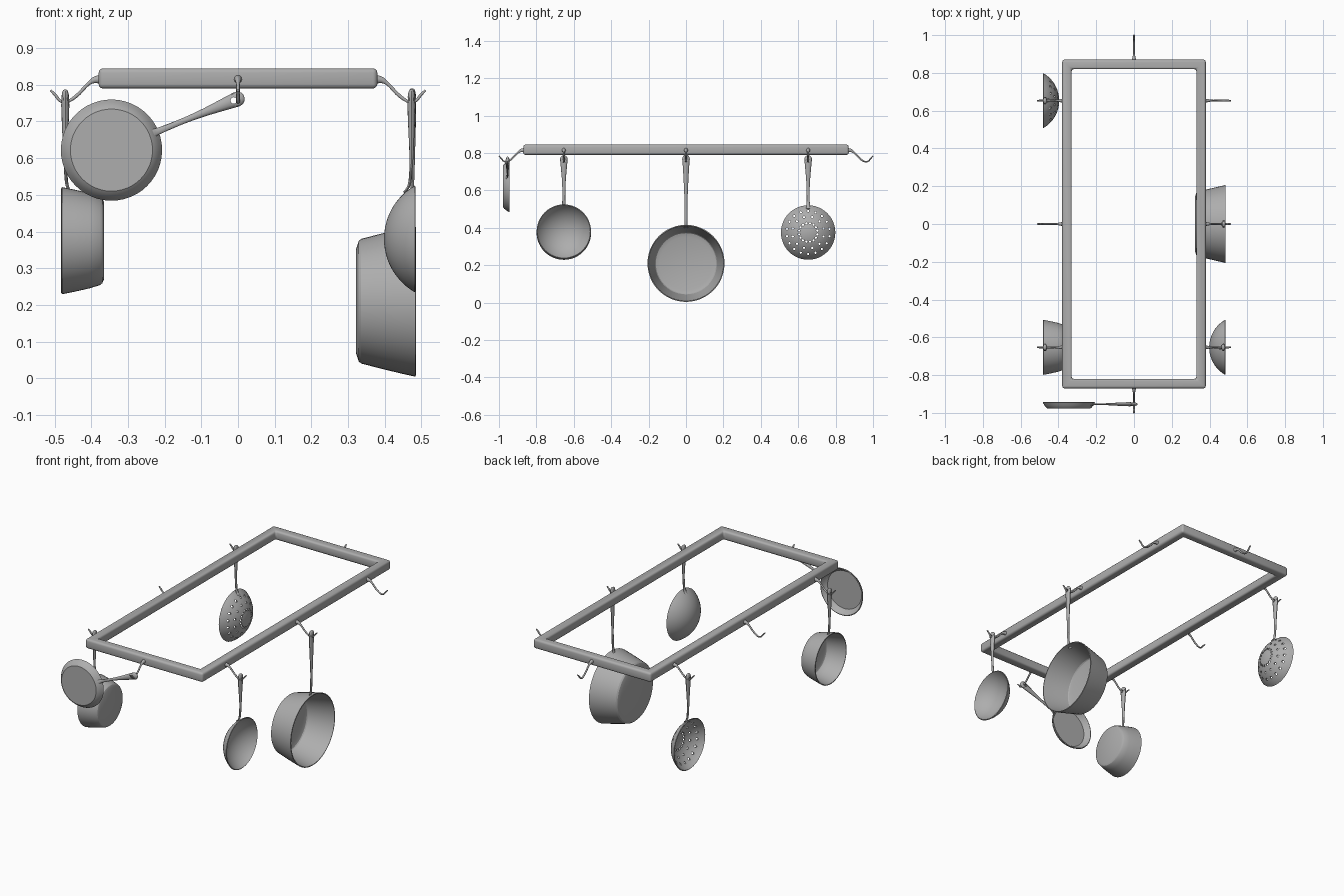
import bpy, bmesh
from math import sin, cos, pi, radians
from mathutils import Matrix, Vector

cube = bpy.data.objects.get("Cube")
if cube:
    bpy.data.objects.remove(cube)

steel = bpy.data.materials.new("brushed_steel")
steel.use_nodes = True
GREY = (0.42, 0.42, 0.42, 1)
steel.diffuse_color = GREY
steel.node_tree.nodes["Principled BSDF"].inputs["Base Color"].default_value = GREY


def make_object(name, bm, matrix=Matrix()):
    bmesh.ops.recalc_face_normals(bm, faces=bm.faces)
    mesh = bpy.data.meshes.new(name)
    bm.to_mesh(mesh)
    bm.free()
    mesh.materials.append(steel)
    ob = bpy.data.objects.new(name, mesh)
    ob.matrix_world = matrix
    bpy.context.collection.objects.link(ob)
    return ob


def bake(ob, angle=35):
    """Apply all modifiers, then smooth the surface but keep sharp edges."""
    bpy.context.view_layer.update()
    graph = bpy.context.evaluated_depsgraph_get()
    mesh = bpy.data.meshes.new_from_object(ob.evaluated_get(graph))
    ob.modifiers.clear()
    ob.data = mesh
    bpy.ops.object.select_all(action="DESELECT")
    ob.select_set(True)
    bpy.context.view_layer.objects.active = ob
    bpy.ops.object.shade_smooth_by_angle(angle=radians(angle))


def cut(ob, centres, radius):
    """Drill round holes along local Z at the given (x, y) points."""
    bm = bmesh.new()
    for x, y in centres:
        bmesh.ops.create_cone(bm, cap_ends=True, segments=10, radius1=radius, radius2=radius,
                              depth=0.4, matrix=Matrix.Translation((x, y, 0)))
    cutter = make_object("hole_cutter", bm, ob.matrix_world)
    cutter.hide_render = True
    mod = ob.modifiers.new("holes", "BOOLEAN")
    mod.object, mod.operation, mod.solver = cutter, "DIFFERENCE", "EXACT"
    bake(ob)
    bpy.data.objects.remove(cutter)


def bridge(bm, rings):
    n = len(rings[0])
    for a, b in zip(rings, rings[1:]):
        for i in range(n):
            bm.faces.new((a[i], a[(i + 1) % n], b[(i + 1) % n], b[i]))


def smooth_path(points, steps=5):
    """Catmull-Rom interpolation through tuples of numbers."""
    p = [Vector(q) for q in points]
    p = [p[0]] + p + [p[-1]]
    out = []
    for a, b, c, d in zip(p, p[1:], p[2:], p[3:]):
        for s in range(steps):
            t = s / steps
            out.append(b + (c - a) * (t / 2) + (a * 2 - b * 5 + c * 4 - d) * (t * t / 2)
                       + (b * 3 - a - c * 3 + d) * (t ** 3 / 2))
    return out + [p[-1]]


def loft(points, sides=12):
    """Oval tube in the local YZ plane; points are (y, z, half width, half thickness)."""
    path = smooth_path(points)
    bm = bmesh.new()
    rings = []
    for i, (y, z, w, h) in enumerate(path):
        d = path[min(i + 1, len(path) - 1)] - path[max(i - 1, 0)]
        length = (d[0] ** 2 + d[1] ** 2) ** 0.5
        ny, nz = -d[1] / length, d[0] / length
        angles = [2 * pi * k / sides for k in range(sides)]
        rings.append([bm.verts.new((w * cos(a), y + ny * h * sin(a), z + nz * h * sin(a)))
                      for a in angles])
    bridge(bm, rings)
    bm.faces.new(rings[0])
    bm.faces.new(rings[-1])
    return bm


def vessel(name, profile, matrix, wall=0.005, sides=48):
    """Turned shell open towards local +Z; profile is (radius, z) from rim to base."""
    bm = bmesh.new()
    rings = [[bm.verts.new((r * cos(2 * pi * k / sides), r * sin(2 * pi * k / sides), z))
              for k in range(sides)] for r, z in profile]
    bridge(bm, rings)
    bm.faces.new(rings[-1])
    ob = make_object(name, bm, matrix)
    # turn normals outwards so the wall grows to the inside
    base = ob.data.polygons[-1]
    if base.normal.z > 0:
        ob.data.flip_normals()
    mod = ob.modifiers.new("wall", "SOLIDIFY")
    mod.thickness, mod.offset = wall, -1
    return ob


def handle(name, start, start_z, tip, matrix, off=-0.009):
    """Flat stem widening into a rounded grip with a hanging hole."""
    span = tip - start
    ob = make_object(name, loft([
        (start - 0.012, start_z - 0.008, 0.011, 0.003),
        (start + 0.012, start_z * 0.45 + off * 0.5, 0.009, 0.004),
        (start + span * 0.3, off, 0.008, 0.005),
        (start + span * 0.55, off, 0.011, 0.008),
        (tip - 0.045, off, 0.018, 0.011),
        (tip - 0.018, off, 0.020, 0.010),
        (tip - 0.004, off, 0.013, 0.007),
        (tip, off, 0.004, 0.003)]), matrix)
    cut(ob, [(0, tip - 0.03)], 0.009)


def placement(centre, open_dir, up):
    z, y = Vector(open_dir).normalized(), Vector(up).normalized()
    x = y.cross(z)
    return Matrix.Translation(centre) @ Matrix((x, y, z)).transposed().to_4x4()


# hanging frame
bm = bmesh.new()
corners = ((-1, -1), (1, -1), (1, 1), (-1, 1))
loops = [[bm.verts.new((sx * x, sy * y, z)) for sx, sy in corners]
         for x, y, z in ((0.38, 0.87, 0.79), (0.38, 0.87, 0.845),
                         (0.33, 0.82, 0.845), (0.33, 0.82, 0.79))]
bridge(bm, loops + loops[:1])
frame = make_object("rack_frame", bm)
mod = frame.modifiers.new("rounded_edges", "BEVEL")
mod.width, mod.segments, mod.limit_method = 0.012, 3, "ANGLE"
bake(frame)

# eight hooks, each running outwards along its local Y
hook_shape = [(-0.006, -0.003, 0.012, 0.013), (0.012, -0.005, 0.008, 0.009),
              (0.03, -0.017, 0.005, 0.005), (0.058, -0.046, 0.005, 0.005),
              (0.085, -0.064, 0.005, 0.004), (0.104, -0.062, 0.005, 0.004),
              (0.119, -0.045, 0.005, 0.004), (0.131, -0.033, 0.004, 0.003)]
spots = [(side * 0.38, y, -side * pi / 2) for side in (-1, 1) for y in (-0.653, 0, 0.653)]
spots += [(0, -0.87, pi), (0, 0.87, 0)]
for i, (x, y, turn) in enumerate(spots):
    m = Matrix.Translation((x, y, 0.818)) @ Matrix.Rotation(turn, 4, "Z")
    bake(make_object(f"hook_{i + 1}", loft(hook_shape, 10), m), 60)

UP = (0, 0, 1)

# large pot
m = placement((0.484, 0, 0.21), (1, 0, 0), UP)
bake(vessel("large_pot", [(0.206, 0), (0.197, -0.04), (0.185, -0.09), (0.170, -0.148),
                          (0.164, -0.155), (0.142, -0.162)], m), 25)
handle("large_pot_handle", 0.203, -0.02, 0.58, m)

# small saucepan
m = placement((-0.480, -0.653, 0.375), (-1, 0, 0), UP)
bake(vessel("saucepan", [(0.146, 0), (0.139, -0.035), (0.130, -0.075), (0.121, -0.104),
                         (0.116, -0.110), (0.104, -0.115)], m), 25)
handle("saucepan_handle", 0.140, -0.02, 0.412, m)

# round bowl and strainer share a domed profile
RADIUS = 0.168
dome = [(RADIUS * sin(a), RADIUS * (0.5 - cos(a)))
        for a in (radians(60 - 4.5 * k) for k in range(14))]
m = placement((0.482, -0.653, 0.38), (1, 0, 0), UP)
bake(vessel("round_bowl", dome, m))
handle("round_bowl_handle", 0.138, -0.022, 0.407, m)

m = placement((-0.480, 0.653, 0.375), (-1, 0, 0), UP)
strainer = vessel("strainer", dome, m)
holes = [(r * cos(2 * pi * (k + 0.5) / n), r * sin(2 * pi * (k + 0.5) / n))
         for r, n in ((0.05, 16), (0.085, 12), (0.115, 18)) for k in range(n)]
cut(strainer, holes, 0.006)
handle("strainer_handle", 0.138, -0.022, 0.412, m)

# tilted frying pan on the front hook
m = placement((-0.345, -0.945, 0.622), (0, 1, 0), (0.345, 0, 0.14))
bake(vessel("frying_pan", [(0.138, 0), (0.130, -0.014), (0.120, -0.027), (0.112, -0.033)], m), 25)
handle("frying_pan_handle", 0.134, -0.012, 0.39, m)
